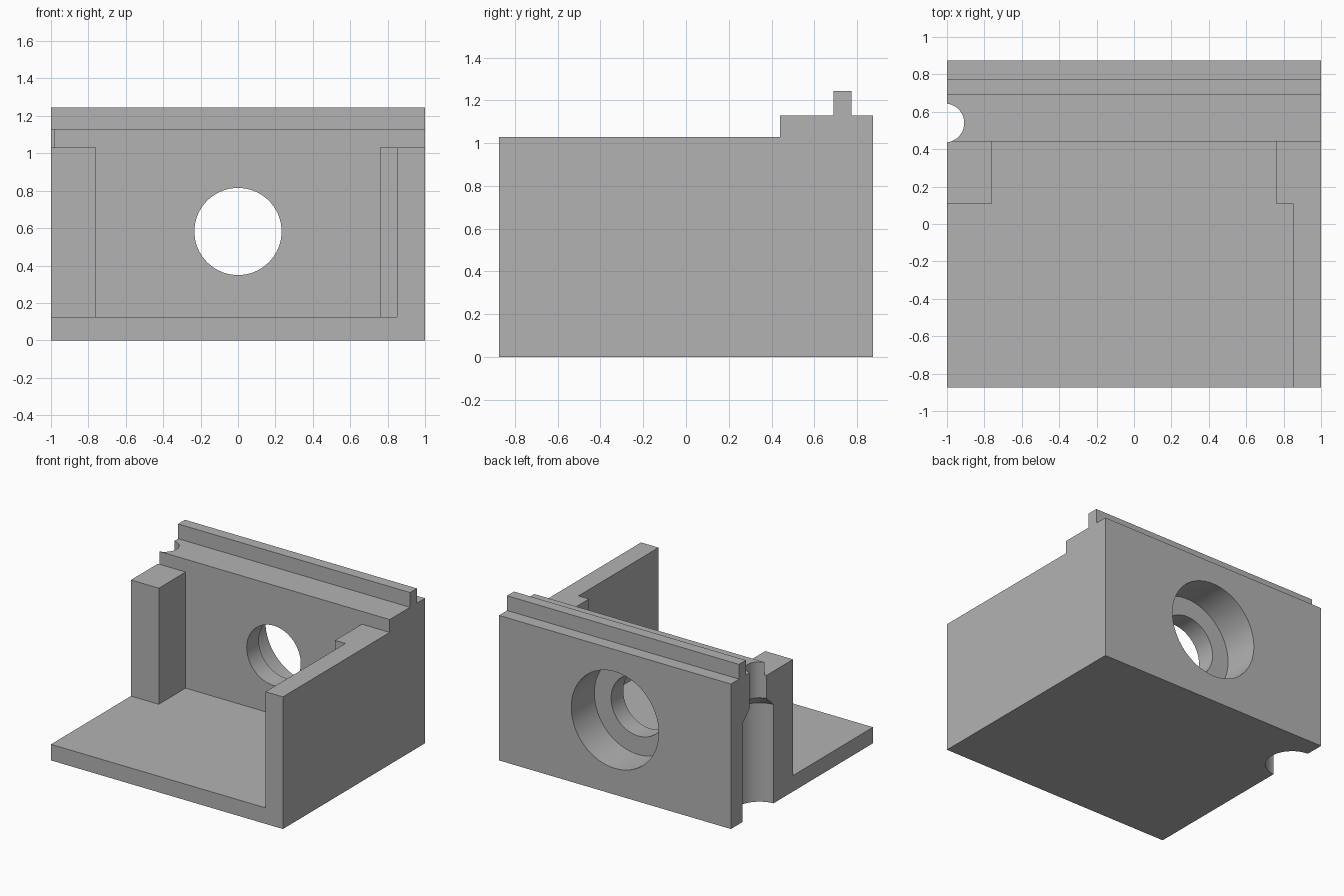
import bpy, bmesh, math
from mathutils import Matrix, Vector

if "Cube" in bpy.data.objects:
    bpy.data.objects.remove(bpy.data.objects["Cube"], do_unlink=True)

grey = bpy.data.materials.new("plain grey")
grey.use_nodes = True
colour = (0.45, 0.45, 0.45, 1)
grey.diffuse_color = colour
grey.node_tree.nodes["Principled BSDF"].inputs["Base Color"].default_value = colour


def finish(bm, name):
    bmesh.ops.recalc_face_normals(bm, faces=bm.faces)
    mesh = bpy.data.meshes.new(name)
    bm.to_mesh(mesh)
    bm.free()
    mesh.materials.append(grey)
    obj = bpy.data.objects.new(name, mesh)
    bpy.context.collection.objects.link(obj)
    return obj


def extrude(name, outline, direction):
    """Solid made by pushing a flat outline along a direction."""
    bm = bmesh.new()
    face = bm.faces.new([bm.verts.new(p) for p in outline])
    new = bmesh.ops.extrude_face_region(bm, geom=[face], use_keep_orig=True)["geom"]
    verts = [v for v in new if isinstance(v, bmesh.types.BMVert)]
    bmesh.ops.translate(bm, verts=verts, vec=direction)
    return finish(bm, name)


def lathe(name, profile, matrix, steps=64):
    """Solid of revolution from (radius, height) points, then placed."""
    bm = bmesh.new()
    verts = [bm.verts.new((r, 0, h)) for r, h in profile]
    edges = [bm.edges.new(pair) for pair in zip(verts, verts[1:])]
    bmesh.ops.spin(bm, geom=verts + edges, cent=(0, 0, 0), axis=(0, 0, 1),
                   angle=math.tau, steps=steps)
    bmesh.ops.remove_doubles(bm, verts=bm.verts, dist=1e-4)
    bm.transform(matrix)
    return finish(bm, name)


def combine(body, tool, operation):
    mod = body.modifiers.new(operation.lower(), "BOOLEAN")
    mod.operation, mod.object, mod.solver = operation, tool, "EXACT"
    bpy.context.view_layer.objects.active = body
    bpy.ops.object.modifier_apply(modifier=mod.name)
    bpy.data.objects.remove(tool, do_unlink=True)


# Floor, thick back wall and top rib in one side profile
back, inner, floor, step = 0.875, 0.44, 0.125, 1.13
side = [(-back, 0), (back, 0), (back, step), (0.775, step), (0.775, 1.245),
        (0.69, 1.245), (0.69, step), (inner, step), (inner, floor), (-back, floor)]
body = extrude("bracket_body", [(-1, y, z) for y, z in side], Vector((2, 0, 0)))

# Side wall with thickened rear, and the post opposite, sunk into the body
low, rise, deep = 0.06, Vector((0, 0, 0.97)), 0.55
wall_plan = [(1, -back), (1, deep), (0.76, deep), (0.76, 0.11), (0.85, 0.11), (0.85, -back)]
post_plan = [(-1, 0.11), (-0.76, 0.11), (-0.76, deep), (-1, deep)]
for name, plan in (("side_wall", wall_plan), ("post", post_plan)):
    combine(body, extrude(name, [(x, y, low) for x, y in plan], rise), "UNION")

# Stepped round hole through the back wall
bore = [(0, 0.2), (0.233, 0.2), (0.233, 0.59), (0.377, 0.59), (0.377, 1), (0, 1)]
turn = Matrix.Translation((0, 0, 0.582)) @ Matrix.Rotation(-math.pi / 2, 4, "X")
combine(body, lathe("hole_cutter", bore, turn), "DIFFERENCE")

# Upright screw groove in the side, wide below and tapering to narrow above
groove = [(0, -0.2), (0.19, -0.2), (0.19, 0.77), (0.104, 0.85), (0.104, 1.5), (0, 1.5)]
combine(body, lathe("groove_cutter", groove, Matrix.Translation((-1.012, 0.54, 0))),
        "DIFFERENCE")

bpy.ops.object.select_all(action="DESELECT")
body.select_set(True)
bpy.context.view_layer.objects.active = body
bpy.ops.object.shade_smooth_by_angle(angle=math.radians(30))
